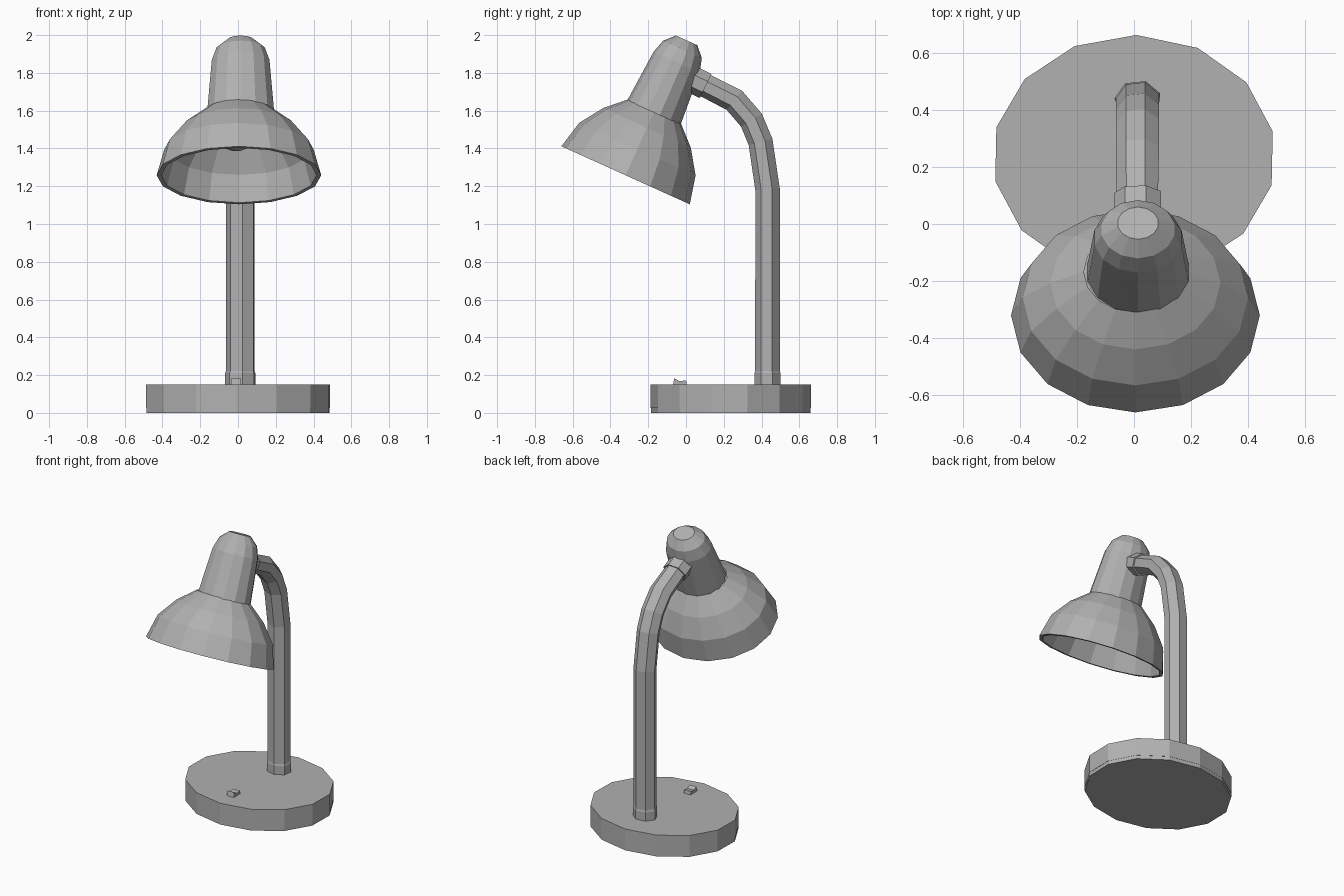
import bpy
from math import sin, cos, radians, tau, pi
from mathutils import Vector

if "Cube" in bpy.data.objects:
    bpy.data.objects.remove(bpy.data.objects["Cube"])

XS = 1.168   # every round section is slightly wider in x

GREY = bpy.data.materials.new("dark_grey")
GREY.diffuse_color = (0.44, 0.44, 0.44, 1)
GREY.use_nodes = True
GREY.node_tree.nodes["Principled BSDF"].inputs["Base Color"].default_value = GREY.diffuse_color


def mesh(name, verts, faces):
    me = bpy.data.meshes.new(name)
    me.from_pydata(verts, [], faces)
    me.validate()
    me.materials.append(GREY)
    ob = bpy.data.objects.new(name, me)
    bpy.context.collection.objects.link(ob)
    return ob


def sweep(name, rings, sides, phase, cx=0.0, caps=(True, True)):
    """Rings are (y, z, radius, tangent) in the x = cx plane."""
    verts, faces = [], []
    for y, z, r, t in rings:
        t = Vector(t).normalized()
        for k in range(sides):
            a = radians(phase) + tau * k / sides
            s = r * sin(a)
            verts.append((cx + XS * r * cos(a), y + s * t.y, z - s * t.x))
    for i in range(len(rings) - 1):
        for k in range(sides):
            a, b = i * sides + k, i * sides + (k + 1) % sides
            faces.append((a, b, b + sides, a + sides))
    if caps[0]:
        faces.append(tuple(reversed(range(sides))))
    if caps[1]:
        n = (len(rings) - 1) * sides
        faces.append(tuple(range(n, n + sides)))
    return mesh(name, verts, faces)


def straight(name, origin, axis, profile, sides, phase, cx=0.0, caps=(True, True)):
    """Lathe a (distance, radius) profile about an axis in the yz plane."""
    o, d = Vector(origin), Vector(axis).normalized()
    rings = [(*(o + d * t), r, d) for t, r in profile]
    return sweep(name, rings, sides, phase, cx, caps)


UP = (0, 1)

# Base disc with a thin foot
straight("base", (0.237, 0), UP, [(0.025, 0.425), (0.15, 0.425)], 14, 89)
straight("base_foot", (0.237, 0), UP, [(0, 0.4235), (0.03, 0.4235)], 14, 89)

# Bent stem
path = [(0.433, 0.14), (0.433, 1.185), (0.396, 1.435), (0.348, 1.55),
        (0.257, 1.656), (0.1, 1.736), (0.03, 1.771)]
rings = []
for i, p in enumerate(path):
    p = Vector(p)
    before = (p - Vector(path[i - 1])).normalized() if i else Vector((0, 0))
    after = (Vector(path[i + 1]) - p).normalized() if i < len(path) - 1 else Vector((0, 0))
    rings.append((p.x, p.y, 0.067 if i < 5 else 0.064, before + after))
sweep("stem", rings, 7, 20, 0.014)

# Collars at both ends of the stem
straight("base_collar", (0.433, 0.15), UP, [(0, 0.071), (0.06, 0.071), (0.073, 0.067)],
         7, 20, 0.014)
straight("head_collar", (0.105, 1.732), (-0.066, 0.032), [(0, 0.073), (0.085, 0.073)],
         7, 20, 0.014)

# Head: flared shade, neck, bulb and socket on one tilted axis
HEAD, TILT = (-0.32, 1.258), (0.412, 0.911)
straight("shade", HEAD, TILT,
         [(0.38, 0.135), (0.27, 0.237), (0.147, 0.32), (0.0, 0.352),
          (0.0, 0.373), (0.152, 0.338), (0.275, 0.255), (0.37, 0.155)],
         16, 90, 0.005, (False, False))
straight("neck", HEAD, TILT,
         [(0.365, 0.155), (0.658, 0.134), (0.732, 0.112), (0.784, 0.062)],
         14, 90, 0.014, (False, True))
straight("socket", HEAD, TILT, [(0.36, 0.06), (0.6, 0.06)], 12, 90, 0.005)
straight("bulb", HEAD, TILT,
         [(0.25 - 0.1 * cos(pi * k / 8), 0.1 * sin(pi * k / 8) + 0.001) for k in range(7)]
         + [(0.37, 0.05)], 12, 90, -0.01)

# Rocker switch on the base
side = [(-0.07, 0.145), (-0.062, 0.183), (-0.035, 0.168), (0.0, 0.172), (0.005, 0.145)]
n = len(side)
mesh("switch", [(x, y, z) for x in (-0.038, 0.015) for y, z in side],
     [tuple(reversed(range(n))), tuple(range(n, 2 * n))]
     + [(k, (k + 1) % n, n + (k + 1) % n, n + k) for k in range(n)])
